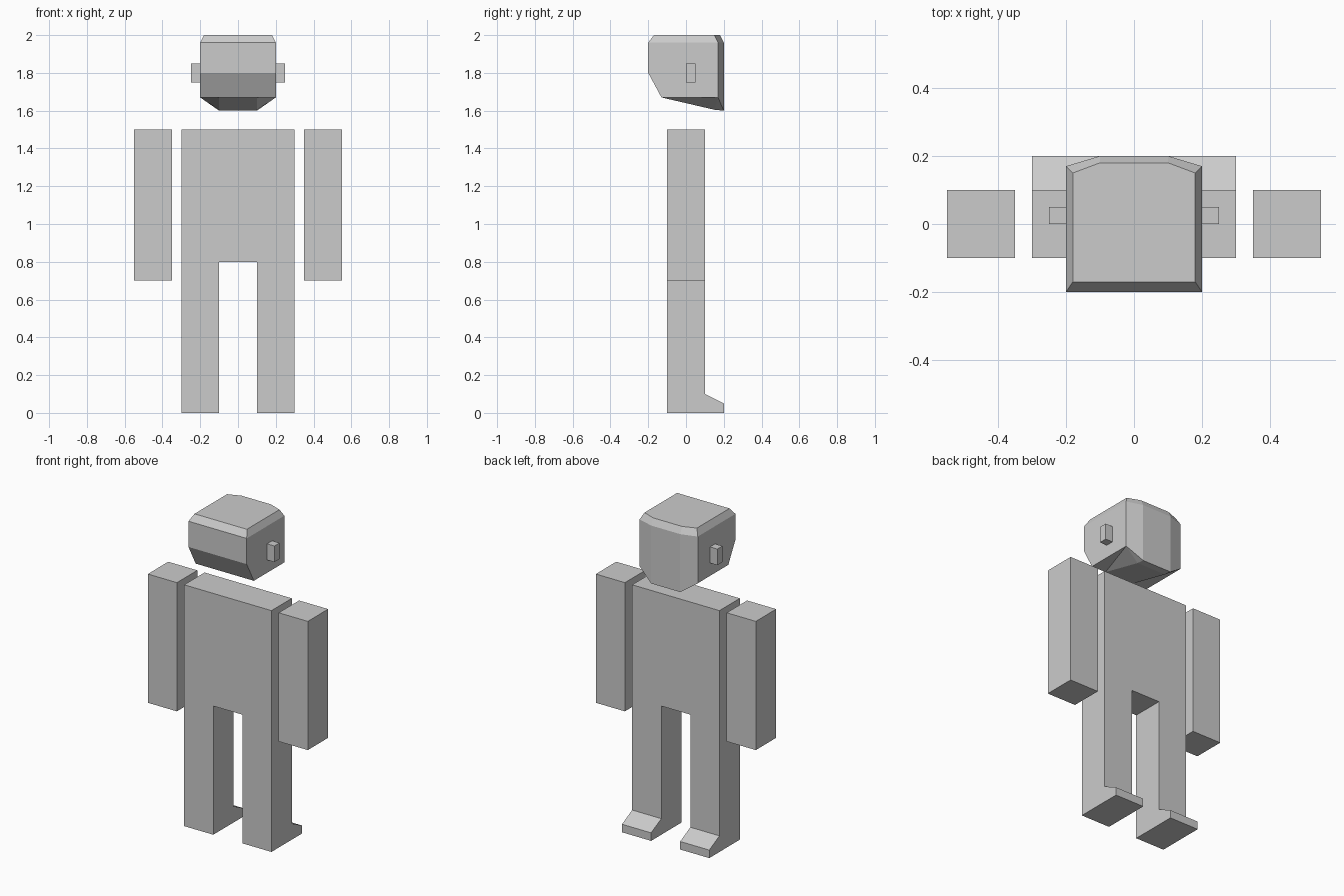
import bpy, bmesh
from mathutils import Vector

if "Cube" in bpy.data.objects:
    bpy.data.objects.remove(bpy.data.objects["Cube"])


def finish(name, bm):
    bmesh.ops.remove_doubles(bm, verts=bm.verts, dist=1e-4)
    bmesh.ops.recalc_face_normals(bm, faces=bm.faces)
    mesh = bpy.data.meshes.new(name)
    bm.to_mesh(mesh)
    bm.free()
    obj = bpy.data.objects.new(name, mesh)
    bpy.context.collection.objects.link(obj)
    return obj


def prism(bm, points, offset):
    """Extrude a closed flat outline along offset."""
    face = bm.faces.new([bm.verts.new(p) for p in points])
    ext = bmesh.ops.extrude_face_region(bm, geom=[face], use_keep_orig=True)
    bmesh.ops.translate(bm, vec=Vector(offset),
                        verts=[g for g in ext["geom"] if isinstance(g, bmesh.types.BMVert)])


def box(name, x, y, z):
    bm = bmesh.new()
    prism(bm, [(x[0], y[0], z[0]), (x[1], y[0], z[0]),
               (x[1], y[1], z[0]), (x[0], y[1], z[0])], (0, 0, z[1] - z[0]))
    return finish(name, bm)


# Torso and legs, welded into one shell
bm = bmesh.new()
torso = [(-.3, .8), (-.1, .8), (.1, .8), (.3, .8), (.3, 1.5), (-.3, 1.5)]
prism(bm, [(x, -.1, z) for x, z in torso], (0, .2, 0))
leg = [(-.1, 0), (.2, 0), (.2, .05), (.1, .1), (.1, .8), (-.1, .8)]
for x in (-.3, .1):
    prism(bm, [(x, y, z) for y, z in leg], (.2, 0, 0))
joints = [f for f in bm.faces
          if all(abs(v.co.z - .8) < 1e-4 for v in f.verts)
          and abs(f.calc_center_median().x) > .15]
bmesh.ops.delete(bm, geom=joints, context='FACES')
finish("torso_and_legs", bm)

# Arms and ears
for side, s in (("left", -1), ("right", 1)):
    box(side + "_arm", (s * .35, s * .55), (-.1, .1), (.7, 1.5))
    box(side + "_ear", (s * .2, s * .25), (0, .05), (1.75, 1.85))

# Head: right-half points, mirrored across x
P = {"tf": (.18, -.17, 2), "tm": (.18, .15, 2), "tb": (.1, .18, 2),
     "uf": (.2, -.2, 1.96), "um": (.2, .17, 1.96), "ub": (.1, .2, 1.96),
     "nf": (.2, -.2, 1.8), "cf": (.2, -.13, 1.67), "cm": (.2, .17, 1.67),
     "nb": (.1, .2, 1.6), "ni": (.1, .15, 1.605), "ci": (.1, -.13, 1.67)}
bm = bmesh.new()
R = {k: bm.verts.new(p) for k, p in P.items()}
L = {k: bm.verts.new((-p[0], p[1], p[2])) for k, p in P.items()}
# Side faces
for f in ("tf tm um uf", "tm tb ub um", "uf um cm cf nf", "um ub nb cm",
          "cm nb ni", "cm ni ci", "cm ci cf"):
    for half in (R, L):
        bm.faces.new([half[k] for k in f.split()])
# Faces spanning the centre line
for f in ("tf tm tb", "tb ub", "ub nb", "nb ni", "ni ci", "ci cf nf", "nf uf", "uf tf"):
    keys = f.split()
    bm.faces.new([R[k] for k in keys] + [L[k] for k in reversed(keys)])
finish("head", bm)
